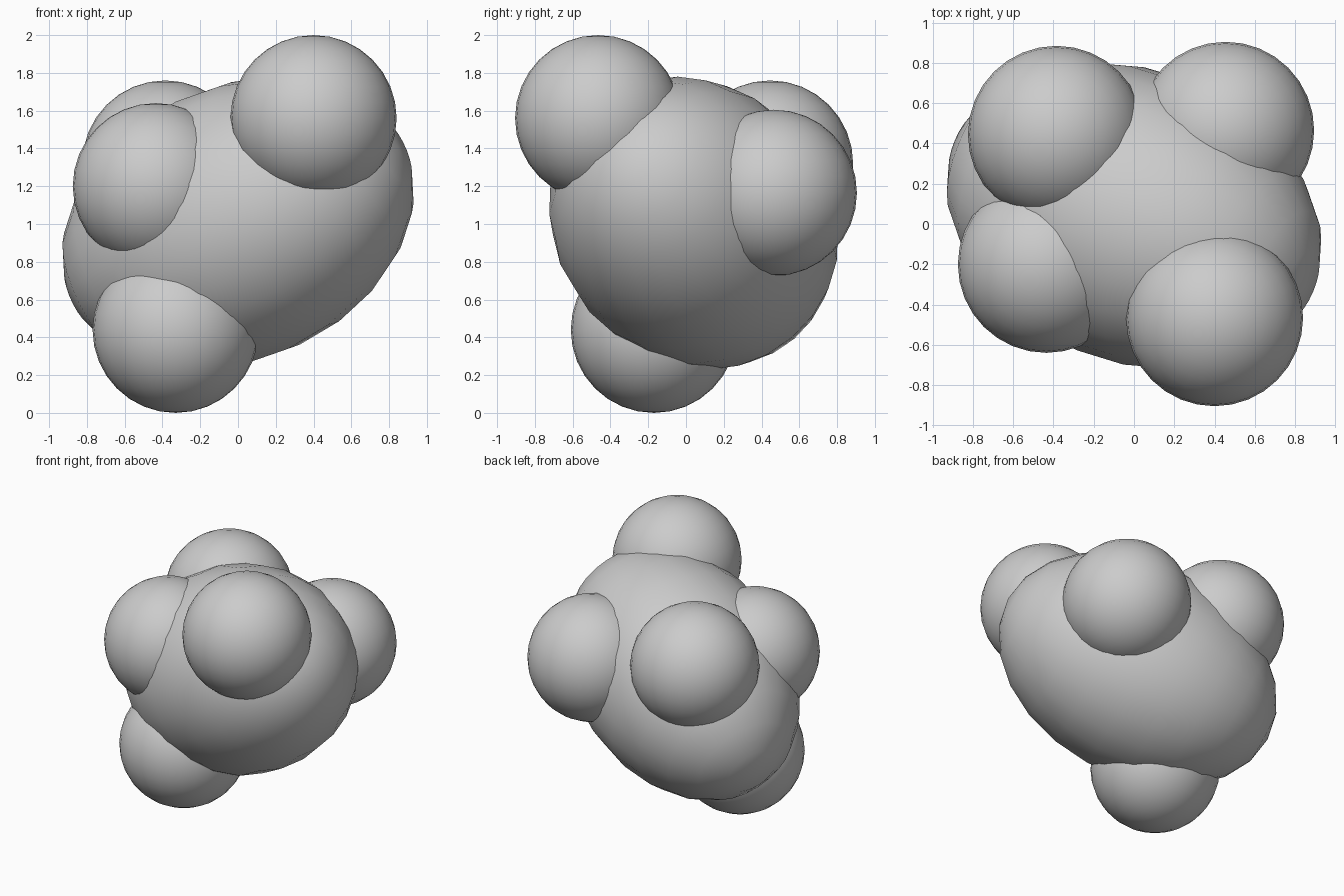
import bpy
from mathutils import Vector

if "Cube" in bpy.data.objects:
    bpy.data.objects.remove(bpy.data.objects["Cube"])

grey = bpy.data.materials.new("light_grey")
grey.diffuse_color = (0.6, 0.6, 0.6, 1)
grey.use_nodes = True
grey.node_tree.nodes["Principled BSDF"].inputs["Base Color"].default_value = grey.diffuse_color


def ball(name, centre, size, segments, rings, axis=(0, 0, 1)):
    """Smooth ball, optionally stretched along its own pole axis."""
    bpy.ops.mesh.primitive_uv_sphere_add(
        segments=segments, ring_count=rings, radius=1, location=centre,
        rotation=Vector(axis).to_track_quat('Z', 'Y').to_euler())
    obj = bpy.context.object
    obj.name = name
    obj.scale = size
    bpy.ops.object.transform_apply(location=False, rotation=True, scale=True)
    bpy.ops.object.shade_smooth()
    obj.data.materials.append(grey)
    return obj


# Stretched central body, tilted towards the front right and upwards
ball("body", (0, 0.04, 1.005), (0.725, 0.725, 1.005), 24, 12,
     axis=(0.595, -0.252, 0.277))

# Five equal balls sunk into the body
R = 0.44
lobes = {
    "front_right_ball": (0.40, -0.465, 1.56),
    "bottom_ball": (-0.33, -0.17, 0.44),
    "left_ball": (-0.435, -0.20, 1.20),
    "back_left_ball": (-0.385, 0.445, 1.32),
    "back_right_ball": (0.455, 0.465, 1.165),
}
for name, centre in lobes.items():
    ball(name, centre, (R, R, R), 32, 16)
